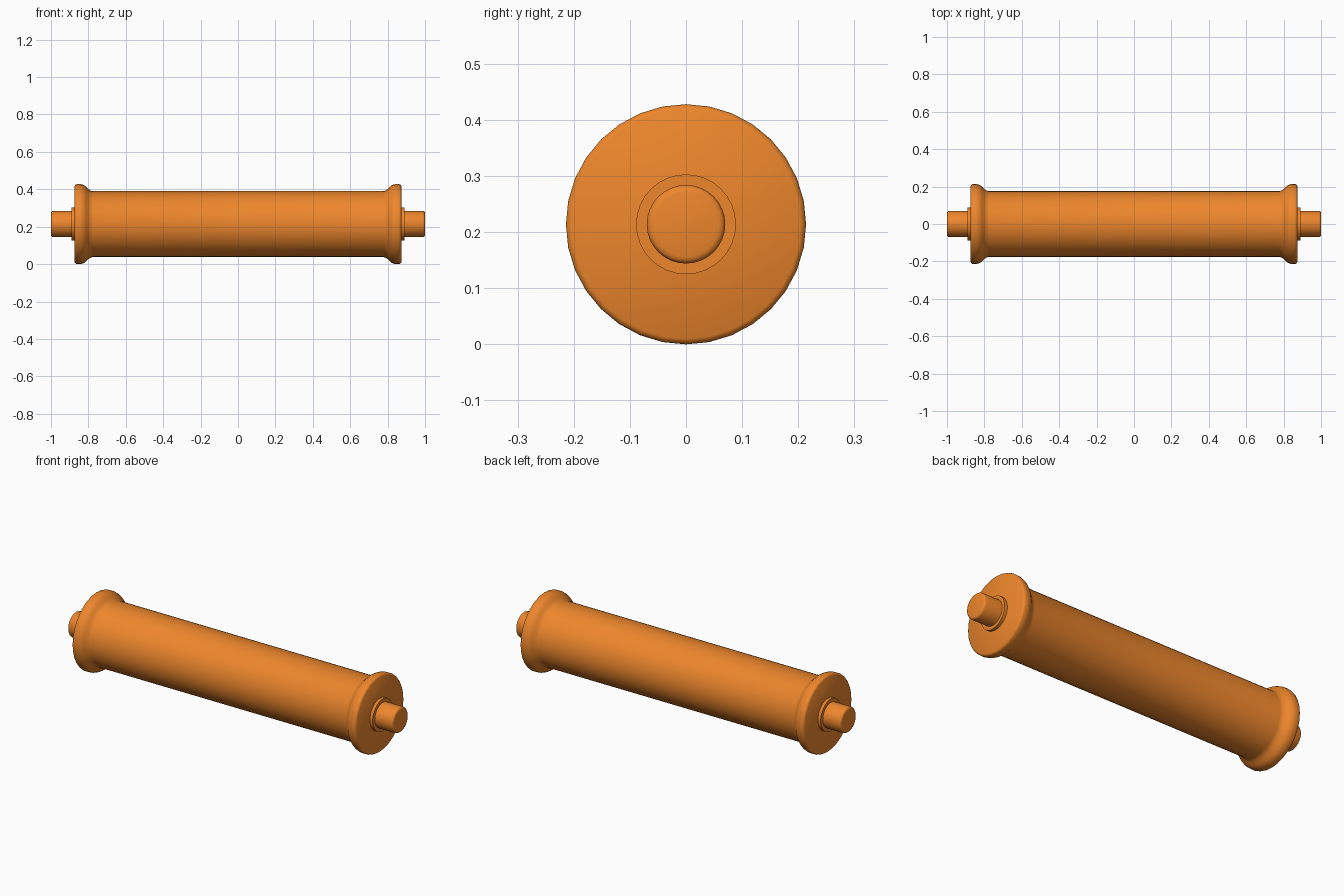
import bpy, bmesh
from math import sin, cos, tau

if "Cube" in bpy.data.objects:
    bpy.data.objects.remove(bpy.data.objects["Cube"])

SIDES = 32
AXIS_Z = 0.214

mat = bpy.data.materials.new("orange")
mat.diffuse_color = (0.85, 0.24, 0.025, 1)
mat.use_nodes = True
mat.node_tree.nodes["Principled BSDF"].inputs["Base Color"].default_value = mat.diffuse_color


def lathe(name, half):
    """Spin a half profile of (x, radius) points, mirrored in x, around the x axis."""
    profile = [(-x, r) for x, r in reversed(half)] + half
    bm = bmesh.new()
    rings = []
    for x, r in profile:
        rings.append([bm.verts.new((x, r * cos(tau * i / SIDES), r * sin(tau * i / SIDES)))
                      for i in range(SIDES)])
    for a, b in zip(rings, rings[1:]):
        for i in range(SIDES):
            j = (i + 1) % SIDES
            bm.faces.new((a[i], a[j], b[j], b[i]))
    bm.faces.new(rings[0])
    bm.faces.new(rings[-1])
    bmesh.ops.recalc_face_normals(bm, faces=bm.faces[:])
    mesh = bpy.data.meshes.new(name)
    bm.to_mesh(mesh)
    bm.free()
    obj = bpy.data.objects.new(name, mesh)
    obj.location.z = AXIS_Z
    mesh.materials.append(mat)
    bpy.context.collection.objects.link(obj)
    bpy.ops.object.select_all(action='DESELECT')
    obj.select_set(True)
    bpy.context.view_layer.objects.active = obj
    bpy.ops.object.shade_smooth_by_angle(angle=0.7)
    return obj


# Roller barrel with flared, rounded rims
lathe("roller_barrel", [(0.775, 0.176), (0.788, 0.179), (0.80, 0.187), (0.81, 0.197),
                        (0.82, 0.206), (0.833, 0.212), (0.845, 0.214), (0.862, 0.214),
                        (0.869, 0.211), (0.873, 0.204)])

# Bearing collars beside the rims
lathe("bearing_collars", [(0.80, 0.089), (0.89, 0.089)])

# Axle running through, with rounded ends
lathe("axle", [(0.80, 0.07), (0.988, 0.07), (0.994, 0.0685), (0.998, 0.065), (1.0, 0.058)])
